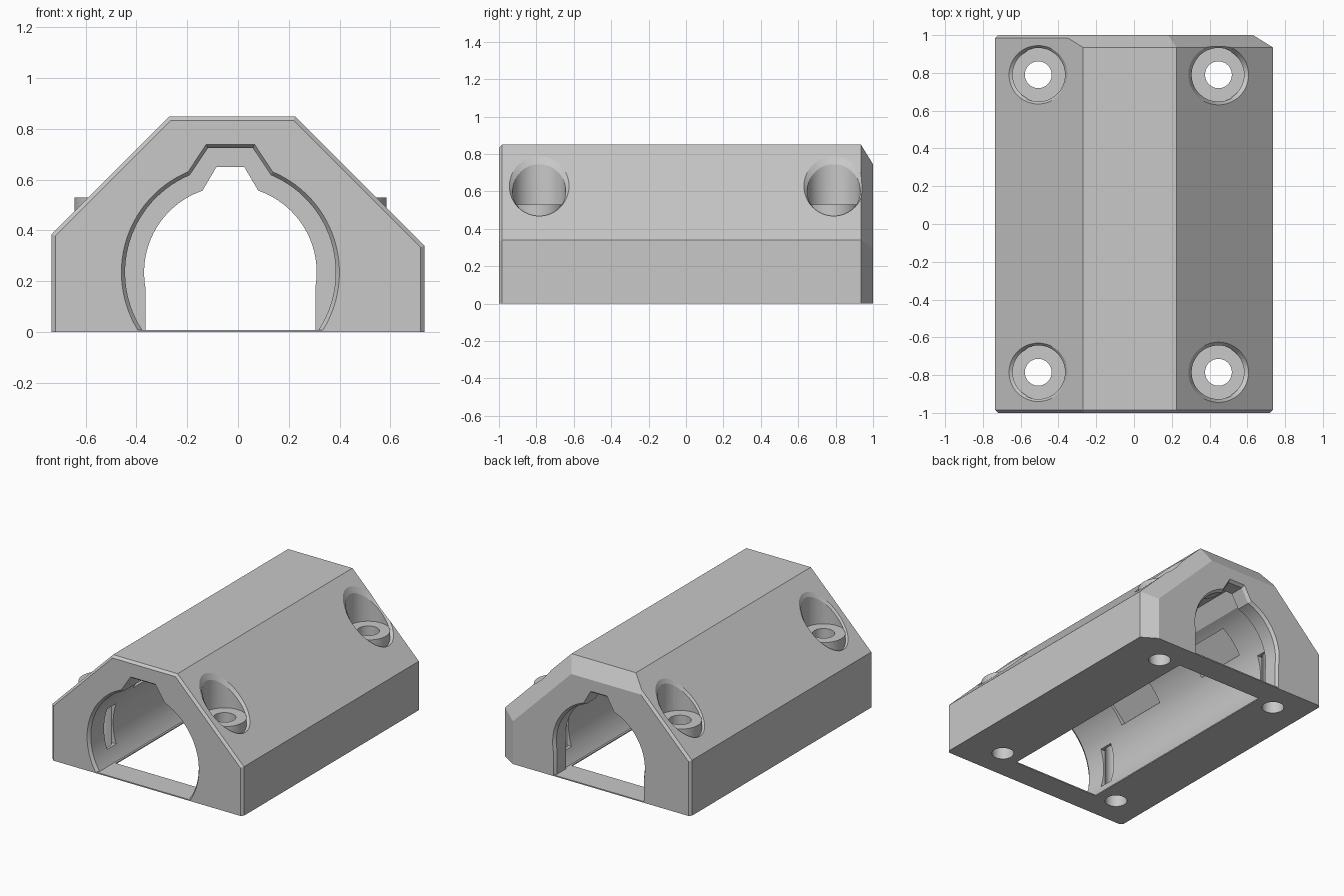
import bpy, bmesh, math
from mathutils import Matrix, Vector

if "Cube" in bpy.data.objects:
    bpy.data.objects.remove(bpy.data.objects["Cube"], do_unlink=True)

CX, CZ = -0.03, 0.235          # bore axis
FLOOR = 0.008                  # thin strips under both ends of the bore
SCREW_Y = (-0.785, 0.79)
SIDES = (-1, 1)
SCREW_DX = 0.477               # screw distance from the bore axis
SEAT_Z = 0.53

grey = bpy.data.materials.new("plain grey")
grey.use_nodes = True
COLOUR = (0.58, 0.58, 0.58, 1)
grey.diffuse_color = COLOUR
grey.node_tree.nodes["Principled BSDF"].inputs["Base Color"].default_value = COLOUR


def make(name, bm):
    bmesh.ops.recalc_face_normals(bm, faces=bm.faces)
    mesh = bpy.data.meshes.new(name)
    bm.to_mesh(mesh)
    bm.free()
    mesh.materials.append(grey)
    ob = bpy.data.objects.new(name, mesh)
    bpy.context.collection.objects.link(ob)
    return ob


def loft_mesh(profile_a, ya, profile_b, yb):
    """Solid between two matching x-z profiles."""
    bm = bmesh.new()
    a = [bm.verts.new((x, ya, z)) for x, z in profile_a]
    b = [bm.verts.new((x, yb, z)) for x, z in profile_b]
    bm.faces.new(a)
    bm.faces.new(b[::-1])
    for i in range(len(a)):
        j = (i + 1) % len(a)
        bm.faces.new((a[i], b[i], b[j], a[j]))
    return bm


def loft(name, *ends):
    return make(name, loft_mesh(*ends))


def box(name, centre, size, tilt=0):
    bm = bmesh.new()
    m = Matrix.Translation(centre) @ Matrix.Rotation(tilt, 4, 'Y') @ Matrix.Diagonal((*size, 1))
    bmesh.ops.create_cube(bm, size=1, matrix=m)
    return make(name, bm)


def cone(name, x, y, z0, z1, r0, r1, shear=0):
    """Upright cylinder or cone, optionally sheared to follow a slope."""
    bm = bmesh.new()
    slope = Matrix.Identity(4)
    slope[2][0] = shear
    m = Matrix.Translation((x, y, (z0 + z1) / 2)) @ slope
    bmesh.ops.create_cone(bm, cap_ends=True, segments=48, radius1=r0, radius2=r1,
                          depth=z1 - z0, matrix=m)
    return make(name, bm)


def combine(ob, tool, operation='DIFFERENCE'):
    mod = ob.modifiers.new(tool.name, 'BOOLEAN')
    mod.operation, mod.object, mod.solver = operation, tool, 'EXACT'
    mod.use_hole_tolerant = True
    bpy.context.view_layer.objects.active = ob
    bpy.ops.object.modifier_apply(modifier=mod.name)
    bpy.data.objects.remove(tool, do_unlink=True)


def bore_profile(r, top_half, top_z, foot_half, start=None):
    """Round bore with a tapered notch on top; straight legs below the start angle."""
    legs = start is not None
    a0 = start if legs else math.asin((FLOOR - CZ) / r)
    a1 = math.acos(foot_half / r)
    half = [(r * math.cos(a0), FLOOR)] if legs else []
    half += [(r * math.cos(a0 + (a1 - a0) * i / 28),
              CZ + r * math.sin(a0 + (a1 - a0) * i / 28)) for i in range(29)]
    half.append((top_half, top_z))
    return [(CX + x, z) for x, z in half] + [(CX - x, z) for x, z in reversed(half)]


# Housing block: prism whose end edges are bevelled by slicing planes
outline = [(-0.735, 0), (-0.735, 0.385), (-0.27, 0.85), (0.225, 0.85), (0.735, 0.34), (0.735, 0)]
bm = loft_mesh(outline, -1, outline, 1)
back_bevels = [(0.016, 0.016)] * 2 + [(0.105, 0.065)] * 3
for i, (inset, depth) in enumerate(back_bevels):
    (xa, za), (xb, zb) = outline[i], outline[i + 1]
    n = Vector((za - zb, 0, xb - xa)).normalized()
    for end, d, dy in ((-1, 0.016, 0.016), (1, inset, depth)):
        normal = n * dy + Vector((0, end * d, 0))
        bmesh.ops.bisect_plane(bm, geom=bm.verts[:] + bm.edges[:] + bm.faces[:], dist=1e-5,
                               plane_co=(xa, end * (1 - dy), za), plane_no=normal, clear_outer=True)
        bmesh.ops.holes_fill(bm, edges=[e for e in bm.edges if e.is_boundary], sides=0)

# Rebuild the block as a clean closed hull of its corners
bmesh.ops.remove_doubles(bm, verts=bm.verts, dist=0.0005)
bmesh.ops.delete(bm, geom=bm.edges[:], context='EDGES_FACES')
bmesh.ops.convex_hull(bm, input=bm.verts[:])
bmesh.ops.delete(bm, geom=[v for v in bm.verts if not v.link_faces], context='VERTS')
housing = make("bearing_housing", bm)

# Screw seats on the slopes: bevelled rim, raised boss and counterbore
for side in SIDES:
    x = CX + side * SCREW_DX
    slope_z = 0.61 if side < 0 else 0.618
    for y in SCREW_Y:
        combine(housing, cone("rim_bevel", x, y, slope_z - 0.025, slope_z + 0.025,
                              0.135, 0.17, -side))
        combine(housing, cone("screw_boss", x, y, 0.41, 0.57, 0.138, 0.138), 'UNION')
        combine(housing, cone("counterbore", x, y, SEAT_Z, 1.2, 0.142, 0.142))

# Main bore with bevelled mouth, and the narrower rear opening
main = bore_profile(0.415, 0.088, 0.725, 0.16)
mouth = bore_profile(0.43, 0.095, 0.74, 0.167)
rear = bore_profile(0.34, 0.055, 0.65, 0.11, math.radians(-10))
rear_mouth = bore_profile(0.355, 0.062, 0.665, 0.117, math.radians(-10))
combine(housing, loft("main_bore", main, -1.1, main, 0.88))
combine(housing, loft("bore_mouth", mouth, -1.0005, main, -0.98))
combine(housing, loft("rear_opening", rear, 0.8, rear, 1.1))
combine(housing, loft("rear_mouth", rear, 0.98, rear_mouth, 1.0005))

# Window through the base
combine(housing, box("base_window", (CX, 0, 0), (0.67, 1.64, 0.1)))

# Screw holes, wall slots and shallow pockets in the bore
for side in SIDES:
    for y in SCREW_Y:
        combine(housing, cone("screw_hole", CX + side * SCREW_DX, y, -0.1, 1, 0.071, 0.071))
        combine(housing, box("wall_slot", (CX + side * 0.38, y, CZ), (0.16, 0.1, 0.28)))
    for y in (-0.4, 0.4):
        a = math.radians(43)
        centre = (CX + side * 0.395 * math.cos(a), y, CZ + 0.395 * math.sin(a))
        combine(housing, box("bore_pocket", centre, (0.08, 0.38, 0.2), -side * a))

# Shading
bpy.ops.object.select_all(action='DESELECT')
housing.select_set(True)
bpy.context.view_layer.objects.active = housing
bpy.ops.object.shade_smooth_by_angle(angle=math.radians(12))
